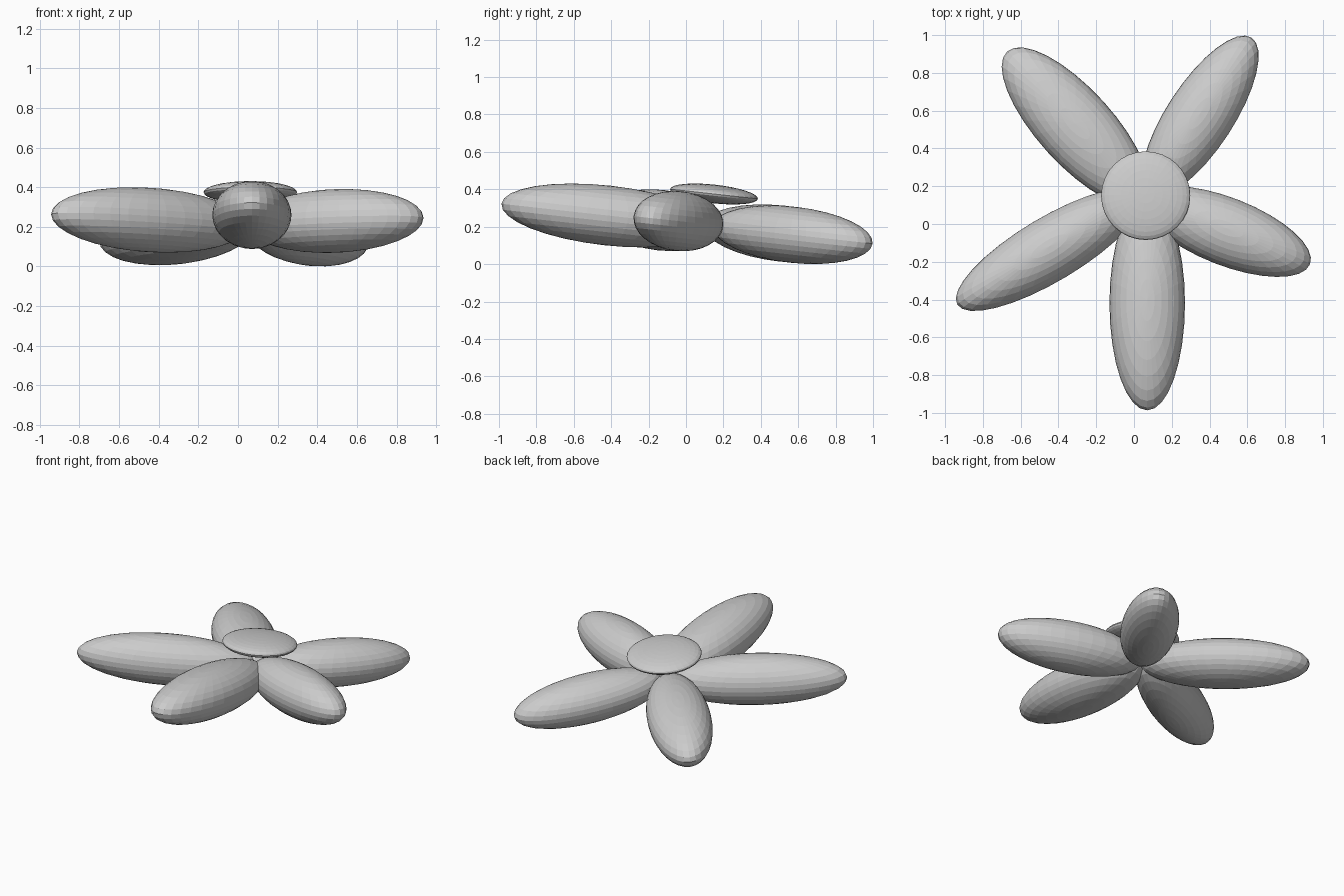
import bpy
from math import radians
from mathutils import Matrix, Vector

if "Cube" in bpy.data.objects:
    bpy.data.objects.remove(bpy.data.objects["Cube"])

TILT = Matrix.Rotation(radians(-6.3), 4, 'X')  # whole flower leans down to the back


def ellipsoid(name, centre, radii, angle):
    """Faceted sphere, stretched, turned about z, then tilted with the flower."""
    bpy.ops.mesh.primitive_uv_sphere_add(segments=32, ring_count=16, radius=1)
    ob = bpy.context.object
    ob.name = name
    spin = Matrix.Rotation(radians(angle), 4, 'Z')
    scale = Matrix.Diagonal(Vector((*radii, 1)))
    ob.data.transform(Matrix.Translation(centre) @ TILT @ spin @ scale)
    return ob


# Five petals: name, centre, (half length, half width, half thickness), direction
petals = [
    ("front_petal", (0.07, -0.42, 0.26), (0.57, 0.20, 0.16), -90),
    ("right_petal", (0.49, -0.04, 0.23), (0.475, 0.18, 0.16), -21.5),
    ("back_right_petal", (0.35, 0.57, 0.157), (0.50, 0.177, 0.15), 57),
    ("back_left_petal", (-0.31, 0.515, 0.163), (0.54, 0.20, 0.15), 132),
    ("left_petal", (-0.447, -0.135, 0.235), (0.57, 0.17, 0.162), 211),
]
for name, centre, radii, angle in petals:
    ellipsoid(name, centre, radii, angle)

# Flattened centre button
ellipsoid("flower_centre", (0.062, 0.15, 0.375), (0.236, 0.236, 0.05), 0)
